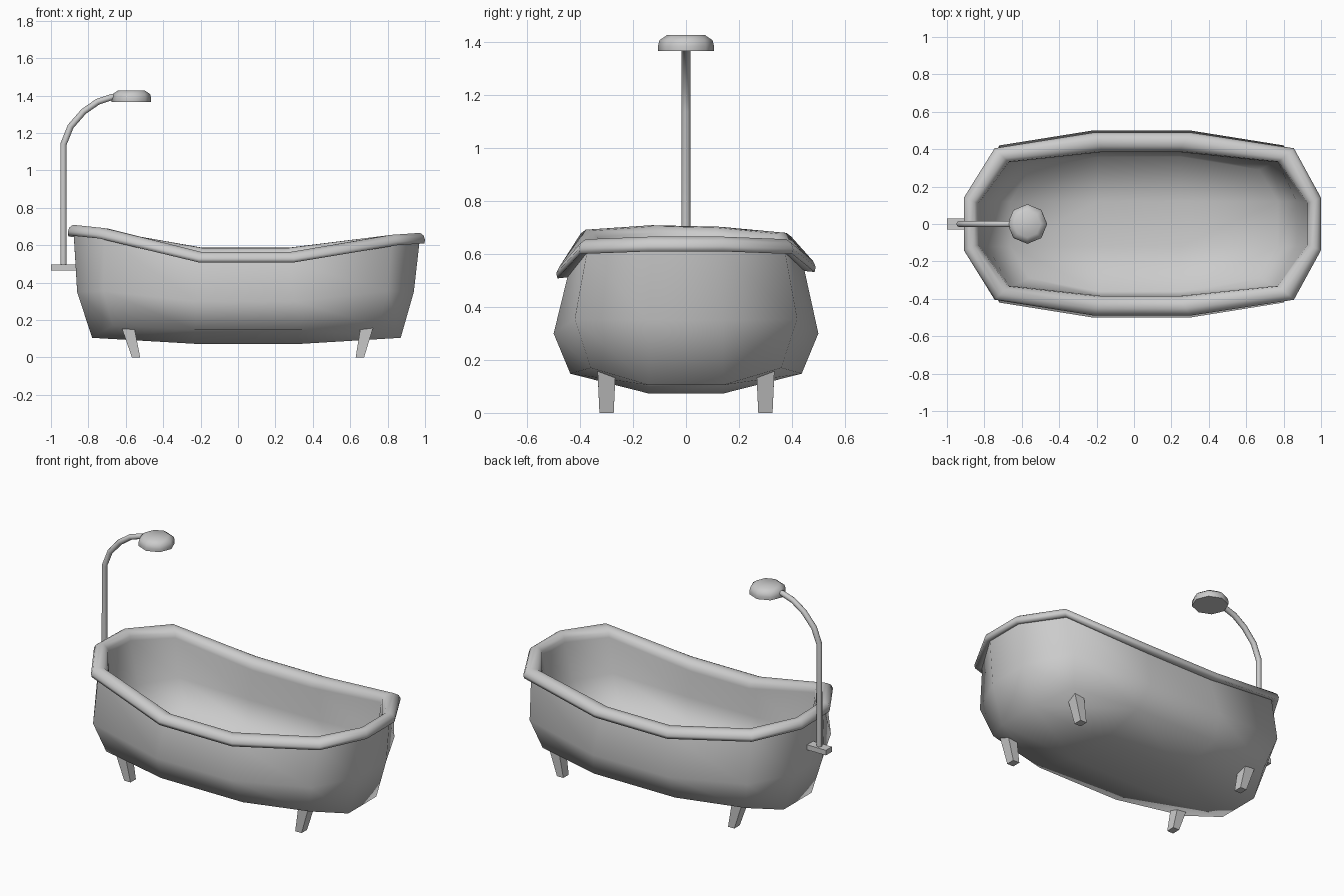
import bpy, bmesh
from math import radians, cos, sin, tau

if "Cube" in bpy.data.objects:
    bpy.data.objects.remove(bpy.data.objects["Cube"])


def finish(name, bm, angle=None):
    bmesh.ops.recalc_face_normals(bm, faces=bm.faces)
    me = bpy.data.meshes.new(name)
    bm.to_mesh(me)
    bm.free()
    ob = bpy.data.objects.new(name, me)
    bpy.context.collection.objects.link(ob)
    if angle:
        bpy.ops.object.select_all(action='DESELECT')
        ob.select_set(True)
        bpy.context.view_layer.objects.active = ob
        bpy.ops.object.shade_smooth_by_angle(angle=radians(angle))
    return ob


def bridge(bm, a, b):
    n = len(a)
    for i in range(n):
        j = (i + 1) % n
        bm.faces.new((a[i], a[j], b[j], b[i]))


# Tub: half rings run from the left end to the right end and are mirrored in y
def ring(bm, half, skew=(0,) * 6):
    return [bm.verts.new((x, y, z + s)) for (x, y, z), s in zip(half, skew)] + \
           [bm.verts.new((x, -y, z - s)) for (x, y, z), s in
            reversed(list(zip(half, skew)))]


def cap(bm, r, xl, xr, y, z):
    a, b, c, d = [bm.verts.new(p) for p in
                  ((xl, y, z), (xr, y, z), (xr, -y, z), (xl, -y, z))]
    for f in ((r[0], r[1], r[2], a), (a, r[2], r[3], b), (r[3], r[4], r[5], b),
              (r[5], r[6], c, b), (r[6], r[7], r[8], c), (c, r[8], r[9], d),
              (r[9], r[10], r[11], d), (r[11], r[0], a, d), (a, b, c, d)):
        bm.faces.new(f)


under = [(-.78, .14, .105), (-.67, .36, .17), (-.23, .437, .148),
         (.34, .437, .148), (.75, .36, .17), (.87, .14, .105)]
belly = [(-.86, .14, .35), (-.72, .42, .355), (-.22, .50, .30),
         (.30, .50, .30), (.80, .42, .355), (.94, .14, .35)]
rim_out = [(-.91, .14, .68), (-.745, .405, .66), (-.21, .49, .55),
           (.30, .49, .55), (.855, .405, .63), (1, .14, .64)]
rim_in = [(-.83, .11), (-.67, .33), (-.17, .385), (.24, .385), (.77, .33), (.925, .11)]
inner = [(-.78, .12, .38), (-.645, .33, .38), (-.19, .385, .34),
         (.26, .385, .34), (.745, .33, .38), (.87, .12, .38)]
floor = [(-.66, .12, .18), (-.56, .29, .22), (-.19, .36, .19),
         (.25, .36, .19), (.67, .29, .22), (.77, .12, .18)]
# the back of the rim sits a little higher than the front
rim_skew = (-.003, -.006, .012, .012, 0, 0)
# rim cross-section: fraction from outer to inner edge, height offset
rim_profile = [(.4, -.026), (.04, -.03), (0, -.01), (.1, .012),
               (.35, .026), (.7, .022), (.95, -.002), (1, -.03)]


def rim_ring(bm, t, dz):
    return ring(bm, [(x + (u - x) * t, y + (v - y) * t, z + dz)
                     for (x, y, z), (u, v) in zip(rim_out, rim_in)], rim_skew)


# outer shell, from the underside up to the rim
bm = bmesh.new()
rings = [ring(bm, under), ring(bm, belly), rim_ring(bm, .4, -.026)]
for a, b in zip(rings, rings[1:]):
    bridge(bm, a, b)
cap(bm, rings[0], -.23, .34, .14, .073)
# rolled rim running into the inner wall and floor
rings = [rim_ring(bm, t, dz) for t, dz in rim_profile]
rings += [ring(bm, inner), ring(bm, floor)]
for a, b in zip(rings, rings[1:]):
    bridge(bm, a, b)
cap(bm, rings[-1], -.19, .25, .12, .145)
tub = finish("bathtub", bm, 180)


# Feet and bracket: tapered blocks
def block(name, bottom, top):
    bm = bmesh.new()
    rs = []
    for x0, x1, y0, y1, z in (bottom, top):
        rs.append([bm.verts.new(p) for p in
                   ((x0, y0, z), (x1, y0, z), (x1, y1, z), (x0, y1, z))])
    bridge(bm, *rs)
    bm.faces.new(rs[0])
    bm.faces.new(rs[1])
    return finish(name, bm)


for side, y in (("front", -.3), ("back", .3)):
    block(f"{side}_left_foot", (-.567, -.523, y - .027, y + .027, 0),
          (-.62, -.553, y - .034, y + .034, .153))
    block(f"{side}_right_foot", (.629, .674, y - .027, y + .027, 0),
          (.655, .722, y - .034, y + .034, .158))

# Shower bracket
block("shower_bracket", (-1, -.85, -.03, .03, .465), (-1, -.85, -.03, .03, .497))

# Shower pipe
cu = bpy.data.curves.new("shower_pipe", 'CURVE')
cu.dimensions = '3D'
cu.bevel_depth = .017
cu.bevel_resolution = 2
cu.use_fill_caps = True
path = [(-.933, .48), (-.933, 1.14), (-.895, 1.235), (-.825, 1.315),
        (-.75, 1.367), (-.675, 1.392), (-.6, 1.396)]
sp = cu.splines.new('POLY')
sp.points.add(len(path) - 1)
for p, (x, z) in zip(sp.points, path):
    p.co = (x, 0, z, 1)
bpy.context.collection.objects.link(bpy.data.objects.new("shower_pipe", cu))

# Shower head: octagonal lathe
bm = bmesh.new()
rs = [[bm.verts.new((-.57 + r * cos(tau * i / 8), r * sin(tau * i / 8), z)) for i in range(8)]
      for r, z in ((.105, 1.367), (.106, 1.385), (.1, 1.408), (.072, 1.427))]
for a, b in zip(rs, rs[1:]):
    bridge(bm, a, b)
bm.faces.new(rs[0])
bm.faces.new(rs[-1])
finish("shower_head", bm, 60)
